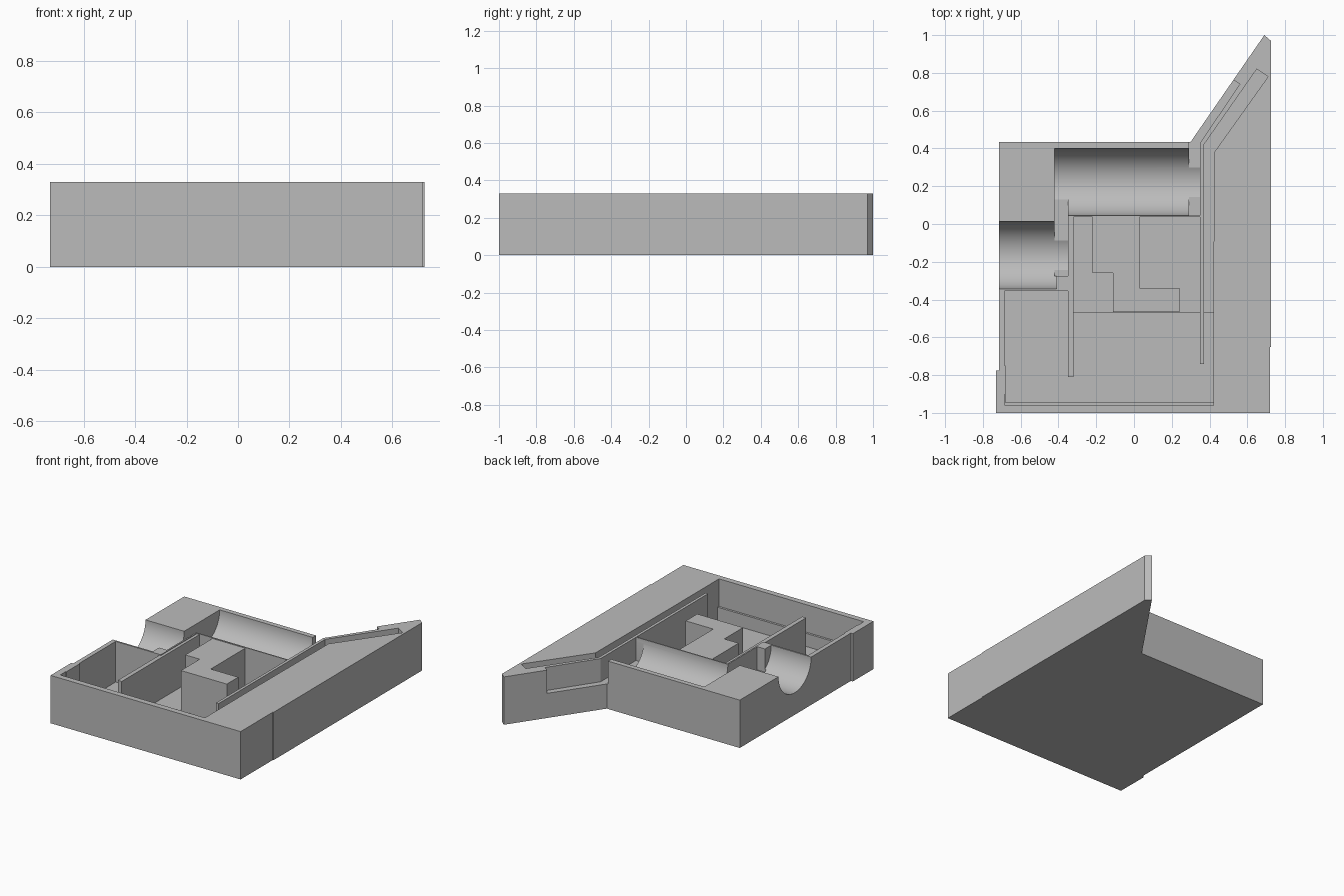
import bpy, bmesh, math
from mathutils import Matrix

cube = bpy.data.objects.get("Cube")
if cube:
    bpy.data.objects.remove(cube, do_unlink=True)

grey = bpy.data.materials.new("plain_grey")
grey.use_nodes = True
COLOUR = (0.5, 0.5, 0.5, 1)
grey.diffuse_color = COLOUR
grey.node_tree.nodes["Principled BSDF"].inputs["Base Color"].default_value = COLOUR

TOP = 0.33      # rim height
OVER = 0.5      # cutters rise above the rim
FLOOR = 0.05
DEEP = 0.04
LEDGE = 0.17


def finish(name, bm):
    bmesh.ops.recalc_face_normals(bm, faces=bm.faces)
    mesh = bpy.data.meshes.new(name)
    bm.to_mesh(mesh)
    bm.free()
    mesh.materials.append(grey)
    obj = bpy.data.objects.new(name, mesh)
    bpy.context.collection.objects.link(obj)
    return obj


def prism(name, points, z0, z1):
    """Extrude a plan outline between two heights."""
    bm = bmesh.new()
    face = bm.faces.new([bm.verts.new((x, y, z0)) for x, y in points])
    top = bmesh.ops.extrude_face_region(bm, geom=[face])["geom"]
    verts = [v for v in top if isinstance(v, bmesh.types.BMVert)]
    bmesh.ops.translate(bm, verts=verts, vec=(0, 0, z1 - z0))
    return finish(name, bm)


def block(name, x0, x1, y0, y1, z0, z1):
    return prism(name, [(x0, y0), (x1, y0), (x1, y1), (x0, y1)], z0, z1)


def barrel(name, x0, x1, y, radius):
    """Cylinder along x, centred on the rim plane."""
    bm = bmesh.new()
    turn = Matrix.Translation(((x0 + x1) / 2, y, TOP)) @ Matrix.Rotation(math.pi / 2, 4, 'Y')
    bmesh.ops.create_cone(bm, cap_ends=True, segments=96, radius1=radius,
                          radius2=radius, depth=x1 - x0, matrix=turn)
    return finish(name, bm)


# Solid shell with an angled tail
shell = prism("shell", [(-0.73, -1), (0.72, -1), (0.72, -0.65), (0.725, -0.65),
                        (0.725, 0.97), (0.69, 1), (0.3, 0.435), (-0.715, 0.435),
                        (-0.715, -0.775), (-0.73, -0.775)], 0, TOP)

# Hollows cut into the shell
cutters = [
    block("front_hollow", -0.68, 0.42, -0.945, -0.465, FLOOR, OVER),
    block("front_rim_step", -0.684, 0.42, -0.96, -0.9, 0.14, OVER),
    block("side_pocket", -0.685, -0.34, -0.75, -0.355, FLOOR, OVER),
    block("middle_pocket", -0.34, 0.35, -0.468, 0.036, DEEP, OVER),
    prism("angled_slot", [(0.37, -0.468), (0.42, -0.468), (0.425, 0.38), (0.71, 0.78),
                          (0.65, 0.82), (0.37, 0.42)], DEEP, OVER),
    barrel("long_trough", -0.42, 0.35, 0.222, 0.178),
    barrel("short_trough", -0.8, -0.35, -0.165, 0.178),
    block("left_passage", -0.42, -0.35, -0.275, 0.13, LEDGE, OVER),
    prism("right_passage", [(0.29, 0.046), (0.35, 0.046), (0.35, 0.43), (0.56, 0.74),
                            (0.5, 0.78), (0.29, 0.47)], LEDGE, OVER),
]
for cutter in cutters:
    cutter.hide_render = True
    mod = shell.modifiers.new(cutter.name, 'BOOLEAN')
    mod.operation = 'DIFFERENCE'
    mod.solver = 'EXACT'
    mod.object = cutter
bpy.context.view_layer.update()
graph = bpy.context.evaluated_depsgraph_get()
carved = bpy.data.meshes.new_from_object(shell.evaluated_get(graph))
shell.modifiers.clear()
shell.data = carved
for cutter in cutters:
    bpy.data.objects.remove(cutter, do_unlink=True)

# Smooth troughs, sharp corners
for other in bpy.context.selected_objects:
    other.select_set(False)
shell.select_set(True)
bpy.context.view_layer.objects.active = shell
bpy.ops.object.shade_smooth_by_angle(angle=math.radians(20))

# Inner walls and the stepped block standing on the floor
BASE = 0.03
block("left_divider", -0.35, -0.32, -0.81, 0.04, BASE, 0.325)
block("right_divider", 0.35, 0.37, -0.74, -0.46, BASE, TOP)
block("trough_stop", -0.41, -0.345, -0.355, -0.275, 0.1, TOP)
prism("stepped_block", [(-0.22, 0.04), (-0.22, -0.26), (-0.11, -0.26), (-0.11, -0.465),
                        (0.24, -0.465), (0.24, -0.34), (0.03, -0.34), (0.03, 0.04)],
      BASE, 0.325)
